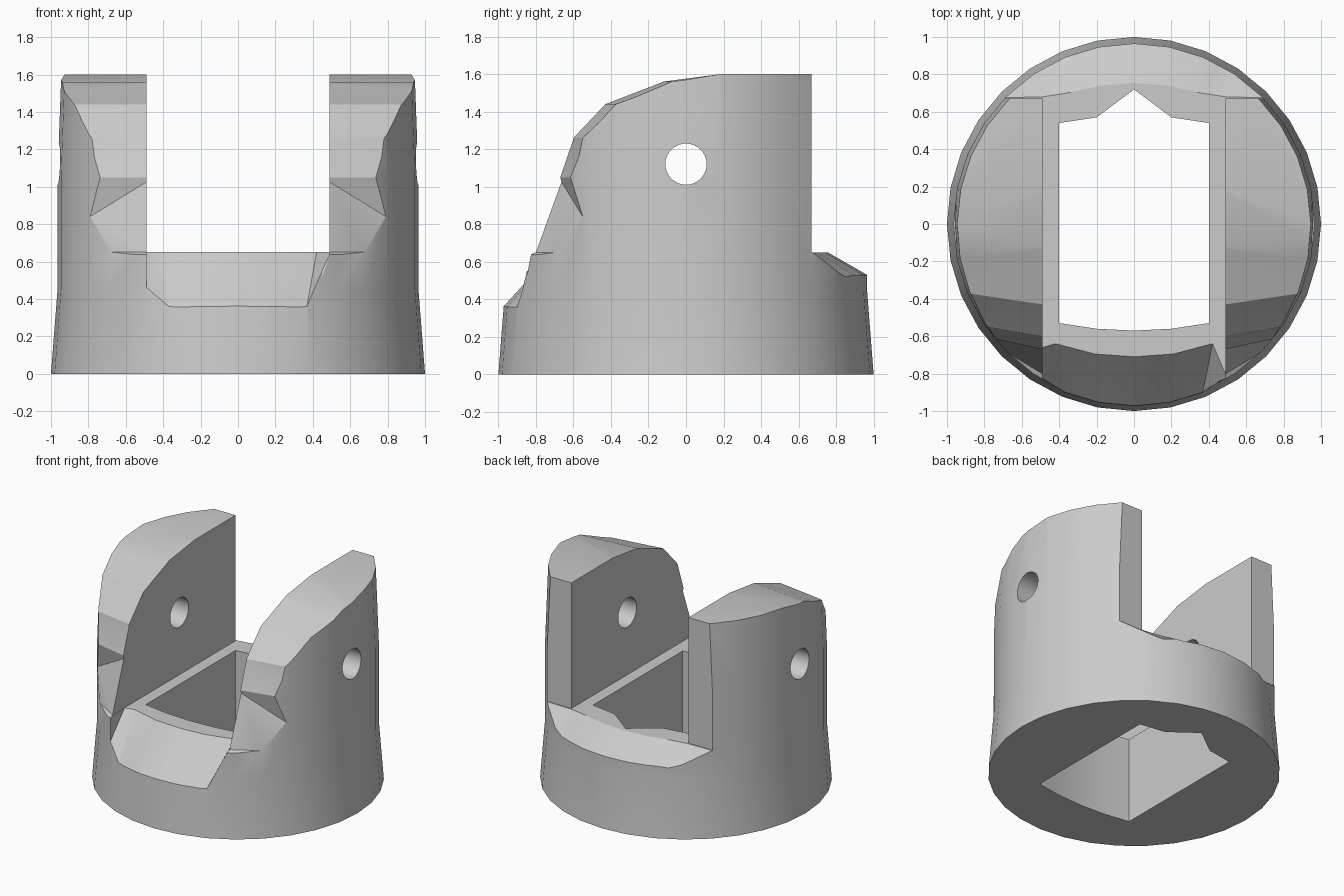
import bpy, bmesh, math
from mathutils import Vector

if "Cube" in bpy.data.objects:
    bpy.data.objects.remove(bpy.data.objects["Cube"])

grey = bpy.data.materials.new("plain_grey")
grey.use_nodes = True
colour = (0.6, 0.6, 0.6, 1)
grey.diffuse_color = colour
grey.node_tree.nodes["Principled BSDF"].inputs["Base Color"].default_value = colour


def loft(name, rings, split=False):
    """Skin a row of equal-length point rings and cap both ends."""
    bm = bmesh.new()
    loops = [[bm.verts.new(p) for p in ring] for ring in rings]
    n = len(loops[0])
    for a, b in zip(loops, loops[1:]):
        for i in range(n):
            j = (i + 1) % n
            bm.faces.new((a[i], a[j], b[j], b[i]))
    bm.faces.new(loops[0][::-1])
    bm.faces.new(loops[-1])
    bm.normal_update()
    if split:
        bmesh.ops.triangulate(bm, faces=bm.faces[:])
    # All faces wind the same way, so the signed volume tells if they point inward
    if bm.calc_volume(signed=True) < 0:
        bmesh.ops.reverse_faces(bm, faces=bm.faces[:])
    mesh = bpy.data.meshes.new(name)
    bm.to_mesh(mesh)
    bm.free()
    mesh.materials.append(grey)
    ob = bpy.data.objects.new(name, mesh)
    bpy.context.scene.collection.objects.link(ob)
    return ob


def prism(name, outline, z0, z1):
    return loft(name, [[(x, y, z) for x, y in outline] for z in (z0, z1)])


def circle(r, n):
    return [(r * math.sin(math.tau * i / n), r * math.cos(math.tau * i / n)) for i in range(n)]


def ledge(name, columns):
    """Wedge cutter: each column slopes from a floor point out past the rim."""
    rings = []
    for inner, rim, reach in columns:
        p, q = Vector(inner), Vector(rim)
        out = p + (q - p) * reach
        rings.append([p, out, (out.x, out.y, 0.75), (p.x, p.y, 0.75)])
    return loft(name, rings, True)


# Flared round body
profile = [(1, 0), (.965, .45), (.965, 1.05), (.945, 1.6)]
body = loft("clevis_body", [[(x, y, z) for x, y in circle(r, 32)] for r, z in profile])

# Slot between the arms, open behind them
W, B, FLOOR = .49, .67, .65
half = [(W, -1.3), (W, B), (1.3, B), (1.3, 1.3)]
slot = prism("slot_cutter", half + [(-x, y) for x, y in reversed(half)], FLOOR, 2)

# Opening down through the base
side = [(.4, -.53), (.4, .54), (.2, .57)]
bore = prism("bore_cutter",
             [(0, -.57), (.2, -.56)] + side + [(0, .72)]
             + [(-x, y) for x, y in reversed(side)] + [(-.2, -.56)], -.1, 1)

# Pin hole across both arms
pin = loft("pin_cutter", [[(x, a, b + 1.12) for a, b in circle(.11, 32)] for x in (-1.2, 1.2)])

# Rounded front of the arms: y at the inner wall, height, slant toward the outside
slope = [(-.86, .46, 0), (-.80, .65, .6), (-.67, 1.05, .22), (-.60, 1.26, .17),
         (-.43, 1.44, .15), (-.12, 1.56, .1), (.18, 1.6, 0), (.25, 1.61, 0)]
fronts = []
for s, label in ((1, "left"), (-1, "right")):
    rings = [[(s * x, y + k * (x - W), z) for y, z, k in slope]
             + [(s * x, .25, 2), (s * x, -1.5, 2), (s * x, -1.5, .46)] for x in (.45, 1.1)]
    fronts.append(loft(label + "_arm_front_cutter", rings, True))

# Sloped ledge at the front
front_ledge = ledge("front_ledge_cutter", [
    ((-.488, -.66, FLOOR), (-.488, -.83, .46), 1.4),
    ((-.42, -.64, FLOOR), (-.37, -.89, .37), 1.4),
    ((-.21, -.695, FLOOR), (-.19, -.945, .37), 1.4),
    ((0, -.71, FLOOR), (0, -.965, .37), 1.4),
    ((.21, -.695, FLOOR), (.19, -.945, .37), 1.4),
    ((.42, -.64, FLOOR), (.37, -.89, .37), 1.4),
    ((.488, -.80, FLOOR), (.488, -.83, .63), 2)])

# Sloped ledge at the back
back = [((.70, .675, FLOOR), (.76, .735, .645), 1),
        ((.49, .68, FLOOR), (.49, .83, .53), 1.6),
        ((.36, .70, FLOOR), (.37, .89, .53), 1.5),
        ((.18, .74, FLOOR), (.19, .945, .53), 1.5)]
mirror = [((-p[0], p[1], p[2]), (-q[0], q[1], q[2]), r) for p, q, r in reversed(back)]
back_ledge = ledge("back_ledge_cutter", back + [((0, .755, FLOOR), (0, .965, .53), 1.5)] + mirror)

# Cut everything and drop the helpers
cutters = [slot, *fronts, front_ledge, back_ledge, bore, pin]
bpy.context.view_layer.objects.active = body
body.select_set(True)
for c in cutters:
    m = body.modifiers.new(c.name, "BOOLEAN")
    m.operation, m.solver, m.object = "DIFFERENCE", "EXACT", c
    bpy.ops.object.modifier_apply(modifier=m.name)
for c in cutters:
    bpy.data.objects.remove(c)

bpy.ops.object.select_all(action="DESELECT")
body.select_set(True)
bpy.ops.object.shade_smooth_by_angle(angle=math.radians(25))
